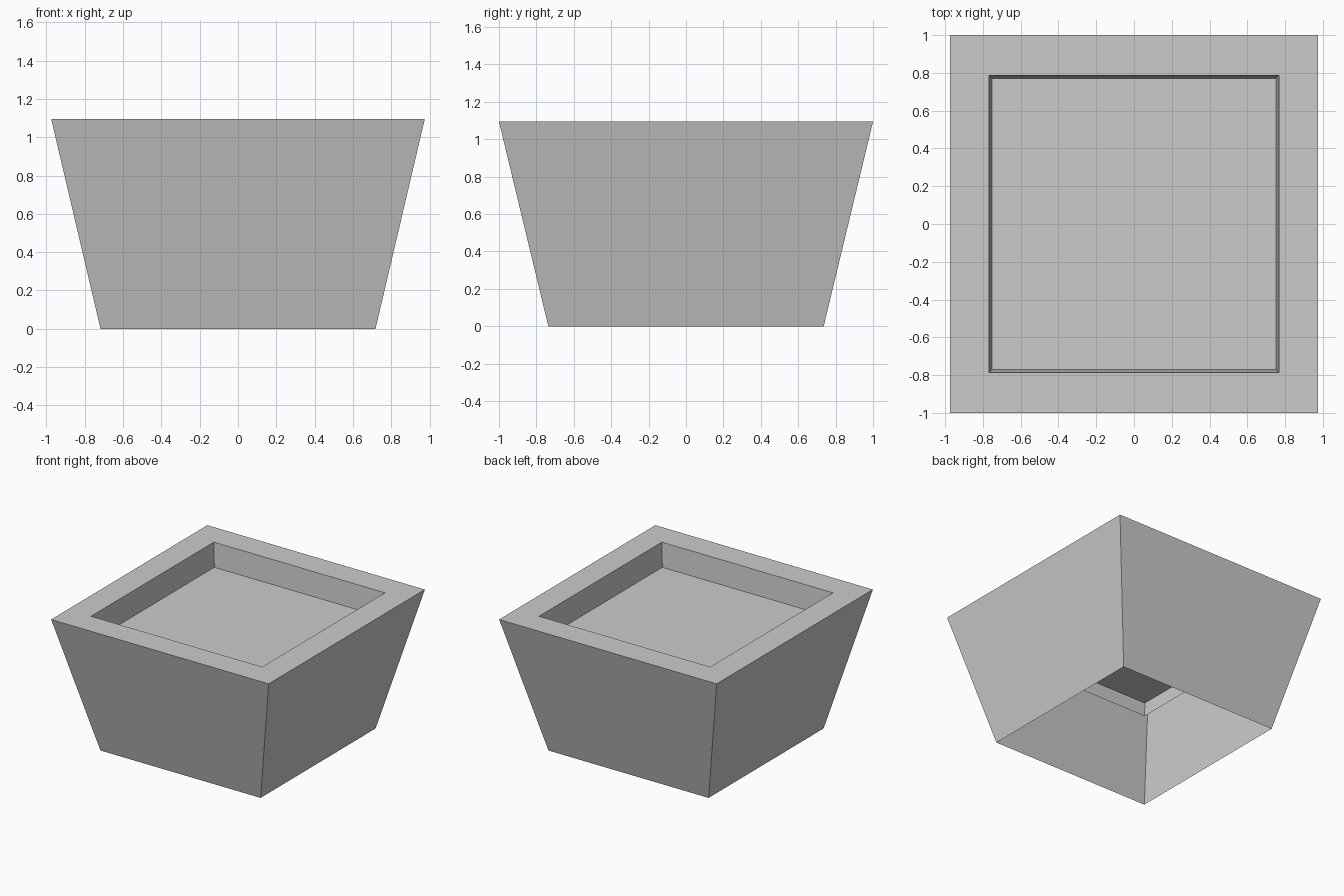
import bpy
import bmesh

cube = bpy.data.objects.get("Cube")
if cube:
    bpy.data.objects.remove(cube, do_unlink=True)

grey = bpy.data.materials.new("light_grey")
grey.use_nodes = True
colour = (0.6, 0.6, 0.6, 1)
grey.diffuse_color = colour
grey.node_tree.nodes["Principled BSDF"].inputs["Base Color"].default_value = colour


def ring(bm, hx, hy, z):
    """Counter-clockwise rectangle of vertices, given half sizes and height."""
    return [bm.verts.new((sx * hx, sy * hy, z))
            for sx, sy in ((-1, -1), (1, -1), (1, 1), (-1, 1))]


def finish(bm, name):
    mesh = bpy.data.meshes.new(name)
    bm.to_mesh(mesh)
    bm.free()
    mesh.materials.append(grey)
    obj = bpy.data.objects.new(name, mesh)
    bpy.context.collection.objects.link(obj)


def lofted(name, profile):
    """Join successive rectangles into an open, flat-sided shell."""
    bm = bmesh.new()
    rings = [ring(bm, *p) for p in profile]
    for low, high in zip(rings, rings[1:]):
        for i in range(4):
            j = (i + 1) % 4
            bm.faces.new((low[i], low[j], high[j], high[i]))
    finish(bm, name)


# Tapered walls, flat rim and the inner skirt hanging below the soil
lofted("planter_shell", [
    (0.718, 0.736, 0),
    (0.975, 1.0, 1.094),
    (0.767, 0.786, 1.094),
    (0.742, 0.761, 0.78),
])

# Flat soil panel set into the skirt
bm = bmesh.new()
bm.faces.new(ring(bm, 0.752, 0.771, 0.90))
finish(bm, "soil_panel")
